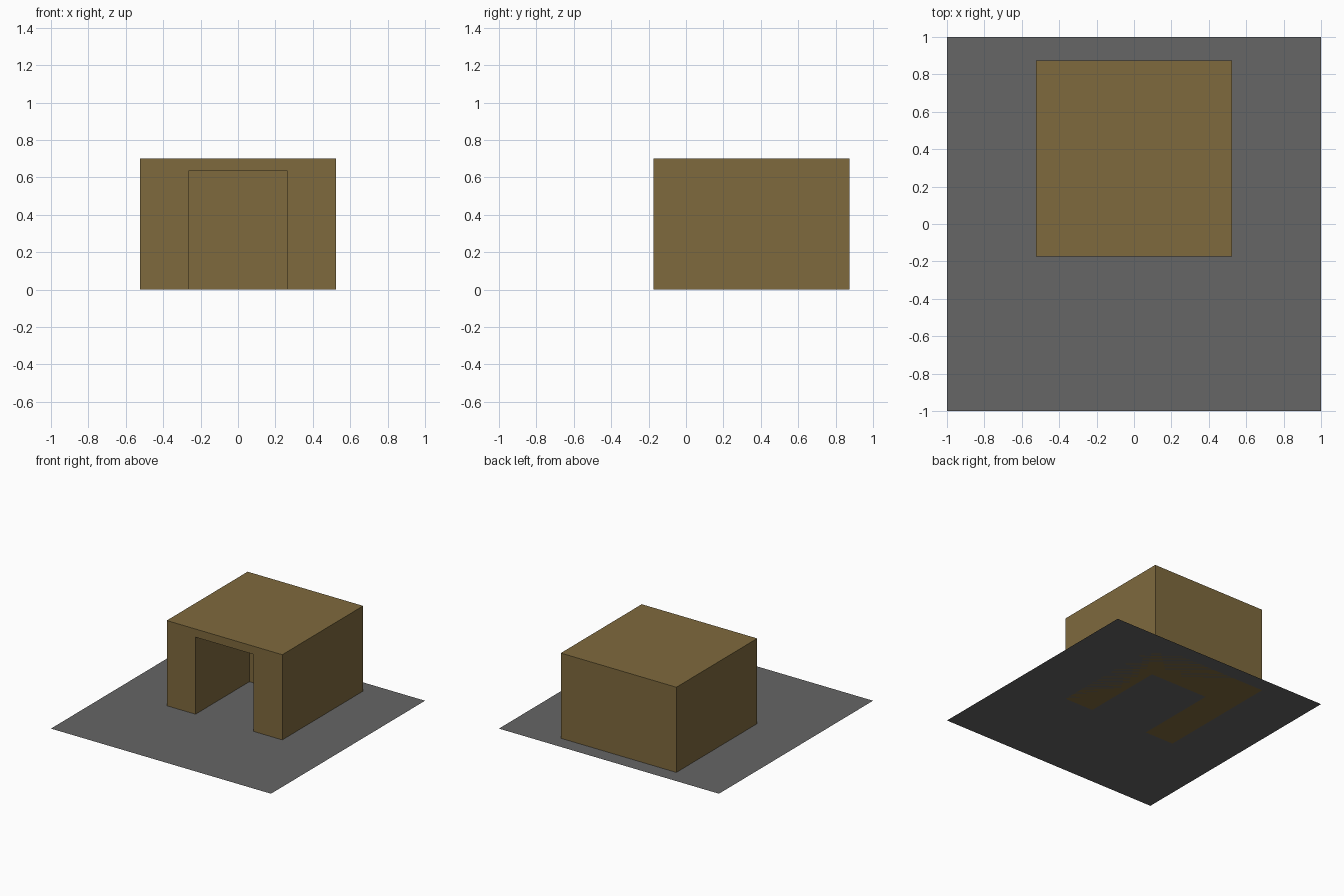
import bpy

if "Cube" in bpy.data.objects:
    bpy.data.objects.remove(bpy.data.objects["Cube"])


def material(name, rgb):
    m = bpy.data.materials.new(name)
    m.diffuse_color = (*rgb, 1)
    m.use_nodes = True
    m.node_tree.nodes["Principled BSDF"].inputs["Base Color"].default_value = m.diffuse_color
    return m


def box(name, lo, hi):
    size = [b - a for a, b in zip(lo, hi)]
    mid = [(a + b) / 2 for a, b in zip(lo, hi)]
    bpy.ops.mesh.primitive_cube_add(size=1, location=mid)
    ob = bpy.context.object
    ob.name = name
    ob.scale = size
    bpy.ops.object.transform_apply(location=True, rotation=False, scale=True)
    return ob


# flat square base
bpy.ops.mesh.primitive_plane_add(size=2, location=(0, 0, 0))
base = bpy.context.object
base.name = "base_plane"
base.data.materials.append(material("dark_grey", (0.133, 0.133, 0.133)))

# block shelter
shelter = box("shelter", (-0.525, -0.175, 0), (0.525, 0.875, 0.7))
shelter.data.materials.append(material("brown", (0.212, 0.144, 0.048)))

# recess open at the front and underneath
cutter = box("doorway_cutter", (-0.2635, -0.525, -0.2), (0.2635, 0.525, 0.633))
cutter.hide_render = True
cutter.display_type = 'WIRE'
mod = shelter.modifiers.new("doorway", 'BOOLEAN')
mod.operation = 'DIFFERENCE'
mod.solver = 'EXACT'
mod.object = cutter
bpy.context.view_layer.objects.active = shelter
bpy.ops.object.modifier_apply(modifier=mod.name)
bpy.data.objects.remove(cutter, do_unlink=True)
